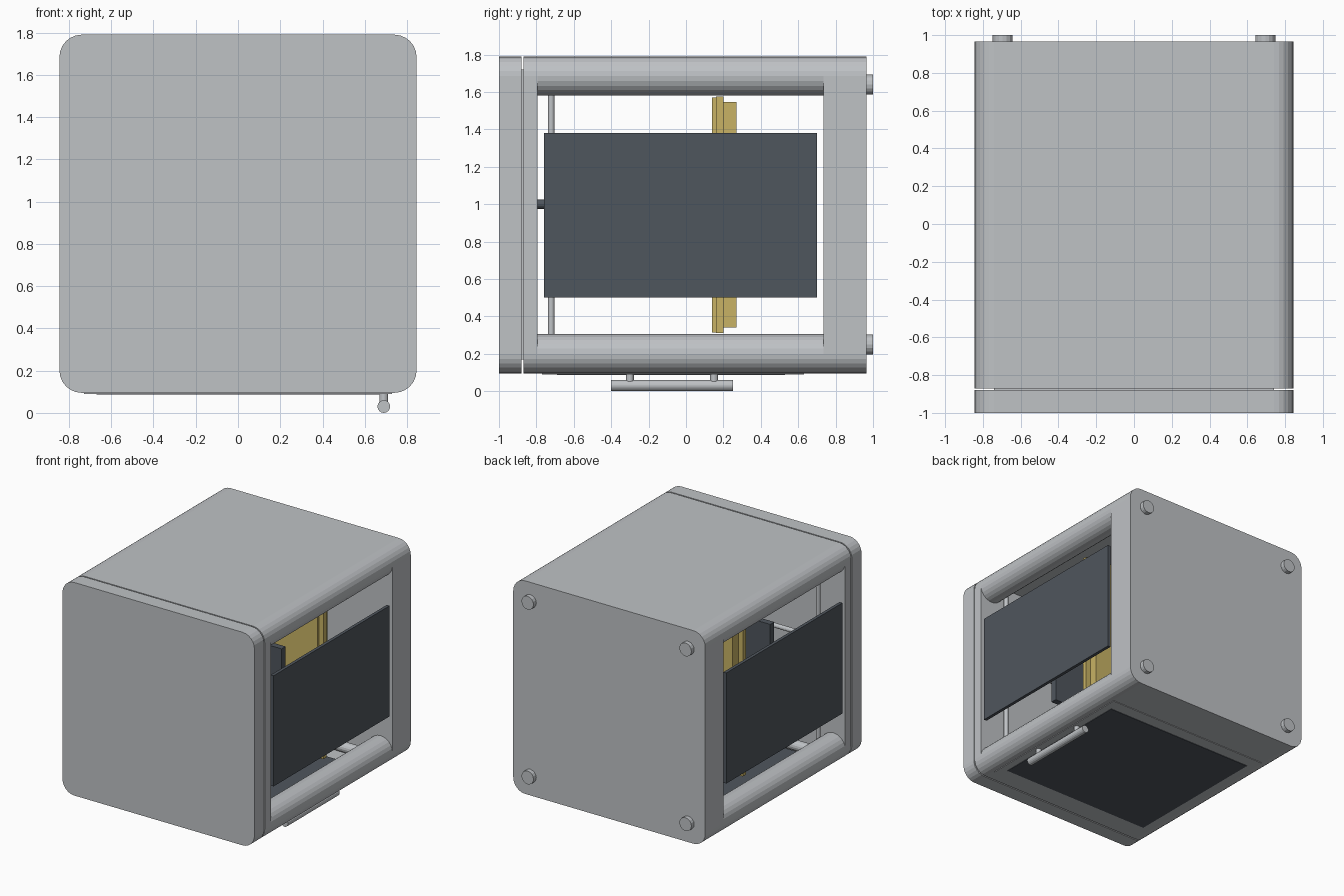
import bpy
import bmesh
from mathutils import Vector

cube = bpy.data.objects.get("Cube")
if cube:
    bpy.data.objects.remove(cube, do_unlink=True)


def material(name, rgb):
    m = bpy.data.materials.new(name)
    m.use_nodes = True
    m.diffuse_color = (*rgb, 1)
    m.node_tree.nodes["Principled BSDF"].inputs["Base Color"].default_value = (*rgb, 1)
    return m


GREY = material("light_grey", (0.52, 0.54, 0.56))
DARK = material("dark_slate", (0.078, 0.092, 0.11))
GOLD = material("gold", (0.58, 0.45, 0.13))


def finish(name, bm, mat):
    bmesh.ops.recalc_face_normals(bm, faces=bm.faces)
    mesh = bpy.data.meshes.new(name)
    bm.to_mesh(mesh)
    bm.free()
    mesh.materials.append(mat)
    ob = bpy.data.objects.new(name, mesh)
    bpy.context.collection.objects.link(ob)
    return ob


def box(name, xs, ys, zs, mat, radius=0):
    """Box from ranges; a radius rounds the edges that run along y."""
    bm = bmesh.new()
    bmesh.ops.create_cube(bm, size=1)
    for v in bm.verts:
        v.co = [r[0] + (c + 0.5) * (r[1] - r[0]) for c, r in zip(v.co, (xs, ys, zs))]
    if radius:
        edges = [e for e in bm.edges
                 if abs(e.verts[0].co.y - e.verts[1].co.y) > 0.001]
        bmesh.ops.bevel(bm, geom=edges, offset=radius, segments=6,
                        profile=0.5, affect='EDGES')
    return finish(name, bm, mat)


def rod(name, start, end, radius, mat, sides=16):
    a, b = Vector(start), Vector(end)
    bm = bmesh.new()
    bmesh.ops.create_cone(bm, cap_ends=True, segments=sides, radius1=radius,
                          radius2=radius, depth=(b - a).length)
    turn = (b - a).to_track_quat('Z', 'Y').to_matrix()
    for v in bm.verts:
        v.co = turn @ v.co + (a + b) / 2
    return finish(name, bm, mat)


W, LOW, HIGH, R = 0.845, 0.095, 1.79, 0.105
SIDES = (("left", 1), ("right", -1))

# Front cover, neck and the two end plates
for name, ys in (("front_cover", (-1, -0.88)),
                 ("front_frame", (-0.87, -0.795)),
                 ("back_plate", (0.735, 0.965))):
    box(name, (-W, W), ys, (LOW, HIGH), GREY, R)
box("cover_neck", (-0.74, 0.74), (-0.89, -0.86), (0.17, 1.72), GREY)

# Roof and floor
box("roof", (-0.74, 0.74), (-0.8, 0.74), (HIGH - 0.05, HIGH), GREY)
box("floor", (-0.74, 0.74), (-0.8, 0.74), (LOW, LOW + 0.03), GREY)
box("hatch_border", (-0.73, 0.73), (-0.77, 0.63), (0.09, 0.1), GREY)
box("hatch", (-0.67, 0.67), (-0.69, 0.53), (0.086, 0.13), DARK)

# Tubular corner rails, side panels, upright posts
for side, s in SIDES:
    for level, z in (("lower", LOW + R), ("upper", HIGH - R)):
        rod(f"{side}_{level}_rail", (s * (W - R), -0.8, z),
            (s * (W - R), 0.74, z), R, GREY, 24)
    box(f"{side}_panel", sorted((s * 0.82, s * W)), (-0.76, 0.7), (0.5, 1.38), DARK)
    rod(f"{side}_post", (s * 0.66, -0.72, 0.12), (s * 0.66, -0.72, 1.76), 0.018, GREY)

# Cross bars inside
rod("middle_cross_bar", (-0.66, -0.73, 1.06), (0.66, -0.73, 1.06), 0.018, GREY)
for name, y in (("front_floor_bar", -0.72), ("back_floor_bar", 0.68)):
    rod(name, (-0.7, y, 0.16), (0.7, y, 0.16), 0.04, GREY)

# Inner boards and axle
box("gold_board", (-0.64, 0.64), (0.16, 0.2), (0.31, 1.575), GOLD)
box("gold_front_layer", (-0.6, 0.6), (0.14, 0.16), (0.315, 1.57), GOLD)
box("gold_back_layer", (-0.6, 0.6), (0.2, 0.27), (0.34, 1.545), GOLD)
box("dark_board", (-0.58, 0.58), (-0.28, -0.23), (0.54, 1.34), DARK)
rod("axle", (0, -0.8, 1), (0, -0.26, 1), 0.025, DARK)

# Handle under the floor
rod("handle_bar", (0.69, -0.4, 0.03), (0.69, 0.25, 0.03), 0.03, GREY)
for name, y in (("front_handle_post", -0.3), ("back_handle_post", 0.15)):
    rod(name, (0.69, y, 0.03), (0.69, y, 0.13), 0.021, GREY)

# Feet on the back
for side, s in SIDES:
    for level, z in (("lower", 0.25), ("upper", 1.64)):
        rod(f"{side}_{level}_foot", (s * 0.695, 0.95, z), (s * 0.695, 1, z), 0.053, GREY)
